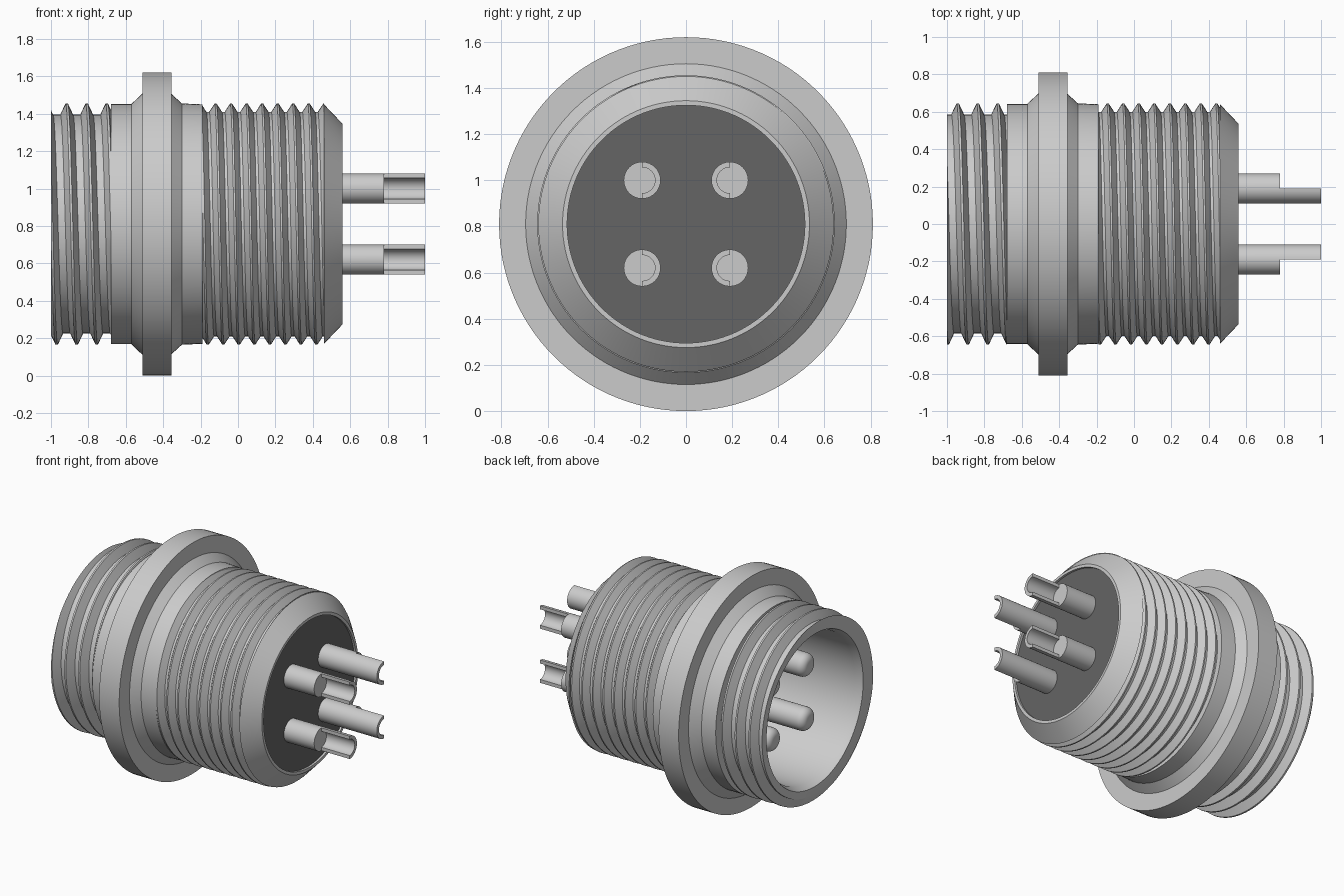
import bpy, bmesh
from math import pi, cos, sin, radians

if "Cube" in bpy.data.objects:
    bpy.data.objects.remove(bpy.data.objects["Cube"])

CZ = 0.81          # height of the connector axis
PIN = 0.19         # pin offset from the axis
PIN_R = 0.08


def finish(bm, name, material=None):
    bmesh.ops.remove_doubles(bm, verts=bm.verts[:], dist=1e-5)
    bmesh.ops.recalc_face_normals(bm, faces=bm.faces[:])
    mesh = bpy.data.meshes.new(name)
    bm.to_mesh(mesh)
    bm.free()
    obj = bpy.data.objects.new(name, mesh)
    bpy.context.collection.objects.link(obj)
    if material:
        mesh.materials.append(material)
    bpy.ops.object.select_all(action='DESELECT')
    obj.select_set(True)
    bpy.context.view_layer.objects.active = obj
    bpy.ops.object.shade_smooth_by_angle(angle=radians(30))
    return obj


def lathe(bm, column, segments, cy=0.0, cz=CZ):
    """Sweep column(turn) -> [(x, r), ...] once around the x axis."""
    rows = []
    for i in range(segments + 1):
        a = 2 * pi * i / segments
        rows.append([bm.verts.new((x, cy + r * cos(a), cz + r * sin(a)))
                     for x, r in column(i / segments)])
    for a, b in zip(rows, rows[1:]):
        for j in range(len(a) - 1):
            bm.faces.new((a[j], a[j + 1], b[j + 1], b[j]))


def thread(x0, x1, pitch, crest_x, root, crest, flat, base, turn):
    """One cut through a right-hand helical thread, clipped to x0..x1."""
    start = crest_x + pitch * (turn - 0.25)

    def radius(x):
        d = abs((x - start + pitch / 2) % pitch - pitch / 2)
        t = min(max((d - flat) / (base - flat), 0), 1)
        return crest + (root - crest) * t

    points = []
    for k in range(-2, int((x1 - x0) / pitch) + 3):
        for off in (-base, -flat, flat, base):
            x = min(max(start + k * pitch + off, x0), x1)
            points.append((x, radius(x)))
    return points


# Threaded shell with flange and open bore
def shell_column(turn):
    return ([(-1.0, 0.535)]
            + thread(-1.0, -0.68, 0.107, -0.916, 0.585, 0.645, 0.006, 0.034, turn)
            + [(-0.68, 0.642), (-0.57, 0.642), (-0.51, 0.70), (-0.51, 0.81),
               (-0.355, 0.81), (-0.355, 0.695), (-0.30, 0.645), (-0.19, 0.64)]
            + thread(-0.19, 0.46, 0.083, -0.12, 0.60, 0.645, 0.005, 0.034, turn)
            + [(0.46, 0.64), (0.56, 0.535), (0.56, 0.515),
               (-0.95, 0.515), (-1.0, 0.535)])


bm = bmesh.new()
lathe(bm, shell_column, 120)
finish(bm, "threaded_shell")

# Dark insulating insert
dark = bpy.data.materials.new("dark_insulator")
dark.diffuse_color = (0.13, 0.13, 0.13, 1)
dark.use_nodes = True
dark.node_tree.nodes["Principled BSDF"].inputs["Base Color"].default_value = dark.diffuse_color
bm = bmesh.new()
lathe(bm, lambda t: [(-0.2, 0), (-0.2, 0.516), (0.545, 0.516), (0.545, 0)], 96)
finish(bm, "insulator_insert", dark)

# Four contact pins: rounded tip in front, half-round solder cup behind
TIP, FILLET = -0.83, 0.05
pin_profile = [(TIP, 0)]
for i in range(7):
    a = pi / 2 * i / 6
    pin_profile.append((TIP + FILLET * (1 - cos(a)), PIN_R - FILLET + FILLET * sin(a)))
pin_profile += [(0.78, PIN_R), (0.78, 0)]

for sy, side in ((-1, "front"), (1, "back")):
    for sz, level in ((-1, "lower"), (1, "upper")):
        cy, cz = sy * PIN, CZ + sz * PIN
        bm = bmesh.new()
        lathe(bm, lambda t: pin_profile, 32, cy, cz)
        finish(bm, f"contact_pin_{side}_{level}")

        # cup wall stays on the side facing the axis, channel opens outwards
        bm = bmesh.new()
        rows = []
        for i in range(17):
            a = pi / 2 + pi * i / 16
            rows.append([bm.verts.new((x, cy + sy * r * cos(a), cz + r * sin(a)))
                         for x, r in ((0.78, PIN_R), (1.0, PIN_R),
                                      (1.0, 0.056), (0.78, 0.056))])
        for p, q in zip(rows, rows[1:]):
            for j in range(4):
                bm.faces.new((p[j], p[(j + 1) % 4], q[(j + 1) % 4], q[j]))
        bm.faces.new(rows[0])
        bm.faces.new(rows[-1])
        finish(bm, f"solder_cup_{side}_{level}")
